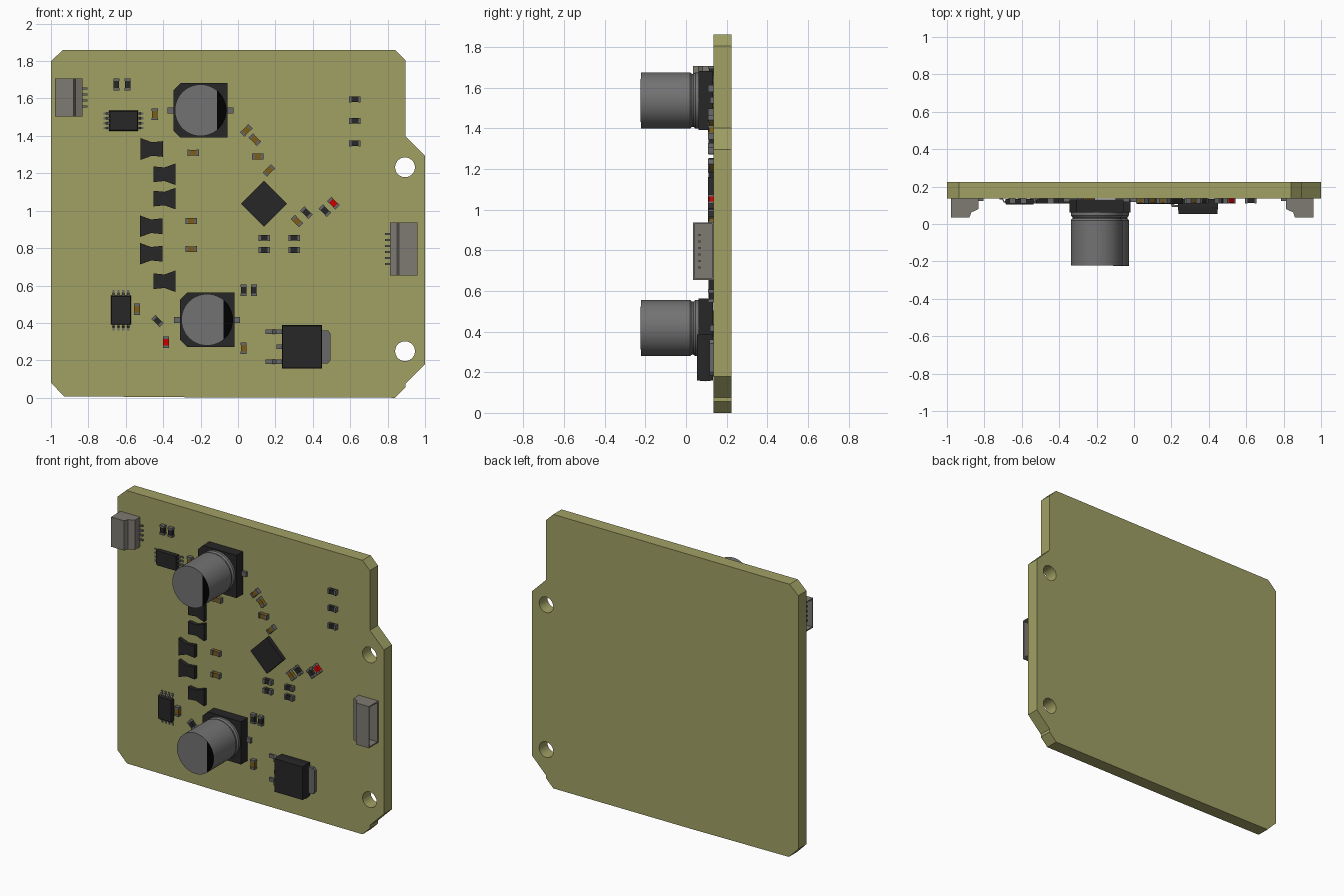
import bpy, bmesh
from math import sin, cos, pi, radians

if "Cube" in bpy.data.objects:
    bpy.data.objects.remove(bpy.data.objects["Cube"])

BOARD_Y = 0.136   # front surface of the board


def material(name, r, g, b):
    m = bpy.data.materials.new(name)
    m.diffuse_color = (r, g, b, 1)
    m.use_nodes = True
    m.node_tree.nodes["Principled BSDF"].inputs["Base Color"].default_value = m.diffuse_color
    return m


OLIVE = material("olive_board", 0.355, 0.355, 0.13)
BLACK = material("black_plastic", 0.02, 0.02, 0.02)
MARK = material("black_mark", 0.0, 0.0, 0.0)
CAN = material("can_metal", 0.17, 0.17, 0.17)
METAL = material("dull_metal", 0.14, 0.14, 0.14)
SHELL = material("connector_grey", 0.21, 0.195, 0.17)
BROWN = material("brown_ceramic", 0.2, 0.11, 0.01)
RED = material("red_lens", 0.6, 0.0, 0.0)


def loft(bm, rings, m=0):
    """Closed solid through matching rings of 3D points."""
    rows = [[bm.verts.new(p) for p in ring] for ring in rings]
    n = len(rows[0])
    faces = [bm.faces.new(rows[0]), bm.faces.new(rows[-1])]
    for a, b in zip(rows, rows[1:]):
        for i in range(n):
            j = (i + 1) % n
            faces.append(bm.faces.new((a[i], a[j], b[j], b[i])))
    for f in faces:
        f.material_index = m
    bmesh.ops.recalc_face_normals(bm, faces=faces)
    return faces


def plate(bm, pts, y0, y1, m=0):
    """Outline in x,z extruded along y."""
    return loft(bm, [[(x, y, z) for x, z in pts] for y in (y0, y1)], m)


def strip(bm, pts, z0, z1, m=0):
    """Profile in x,y extruded along z."""
    return loft(bm, [[(x, y, z) for x, y in pts] for z in (z0, z1)], m)


def box(bm, x0, x1, y0, y1, z0, z1, m=0):
    return plate(bm, [(x0, z0), (x1, z0), (x1, z1), (x0, z1)], y0, y1, m)


def bevelled_body(bm, w, h, top, m=0):
    """Moulded package with tapered front and back."""
    mid = (top + BOARD_Y) / 2
    rings = []
    for y, k in ((top, 0.004), (mid, 0), (BOARD_Y - 0.002, 0.004)):
        a, b = w / 2 - k, h / 2 - k
        rings.append([(-a, y, -b), (a, y, -b), (a, y, b), (-a, y, b)])
    loft(bm, rings, m)


def gull_lead(bm, x0, x1, y, z, w, t, m, s=1):
    """Bent lead running from the body at x0 to the foot at x1."""
    d = (x1 - x0) / 3
    pts = [(x0, y), (x0 + d + t / 2, y), (x0 + 1.6 * d + t / 2, BOARD_Y - t), (x1, BOARD_Y - t),
           (x1, BOARD_Y), (x0 + 1.6 * d - t / 2, BOARD_Y), (x0 + d - t / 2, y + t), (x0, y + t)]
    strip(bm, [(s * px, py) for px, py in pts], z - w / 2, z + w / 2, m)


def circle(cx, cz, r, n=40):
    return [(cx + r * cos(2 * pi * i / n), cz + r * sin(2 * pi * i / n)) for i in range(n)]


def mesh(name, bm, mats):
    me = bpy.data.meshes.new(name)
    bm.to_mesh(me)
    bm.free()
    for m in mats:
        me.materials.append(m)
    return me


def place(name, me, x=0, z=0, angle=0):
    ob = bpy.data.objects.new(name, me)
    ob.location = (x, 0, z)
    ob.rotation_euler[1] = radians(angle)
    bpy.context.collection.objects.link(ob)
    return ob


# Circuit board with two drilled holes
bm = bmesh.new()
plate(bm, [(-1, 1.8), (-0.935, 1.86), (0.84, 1.86), (0.895, 1.805), (0.895, 1.4), (1, 1.295),
           (1, 0.18), (0.895, 0.075), (0.895, 0.055), (0.84, 0), (-0.2, 0.002),
           (-0.93, 0.008), (-1, 0.08)], BOARD_Y, 0.224)
board = place("circuit_board", mesh("circuit_board", bm, [OLIVE]))
bm = bmesh.new()
for z in (1.232, 0.249):
    plate(bm, circle(0.893, z, 0.053, 32), 0.05, 0.3)
cutter = place("hole_cutter", mesh("hole_cutter", bm, [OLIVE]))
cutter.hide_render = True
cutter.hide_set(True)
drill = board.modifiers.new("holes", 'BOOLEAN')
drill.operation = 'DIFFERENCE'
drill.solver = 'EXACT'
drill.object = cutter

# Can capacitors: chamfered base, grooved can, polarity mark and two terminals
bm = bmesh.new()
h, c = 0.145, 0.037
plate(bm, [(-h + c, -h), (h, -h), (h, h), (-h + c, h), (-h, h - c), (-h, -h + c)], 0.062, 0.132, 0)
for s in (-1, 1):
    box(bm, *sorted((s * 0.1, s * 0.176)), 0.118, BOARD_Y, -0.016, 0.016, 1)
base = mesh("capacitor_base", bm, [BLACK, METAL])
bm = bmesh.new()
can_profile = [(0.138, -0.222), (0.138, 0.02), (0.130, 0.03),
               (0.130, 0.036), (0.138, 0.046), (0.138, 0.063)]
loft(bm, [[(x, y, z) for x, z in circle(0, 0, r, 48)] for r, y in can_profile])
can = mesh("capacitor_can", bm, [CAN])
bm = bmesh.new()
arc = [radians(-50 + 100 * i / 16) for i in range(17)]
plate(bm, [(0.138 * cos(a), 0.138 * sin(a)) for a in arc], -0.224, -0.2215)
mark = mesh("capacitor_mark", bm, [MARK])
for tag, x, z in (("upper", -0.2, 1.537), ("lower", -0.165, 0.417)):
    place(tag + "_capacitor_base", base, x, z)
    ob = place(tag + "_capacitor_can", can, x, z)
    place(tag + "_capacitor_mark", mark, x, z)
    bpy.ops.object.select_all(action='DESELECT')
    ob.select_set(True)
    bpy.context.view_layer.objects.active = ob
    bpy.ops.object.shade_smooth_by_angle(angle=radians(30))

# Power regulator: body, chamfered heat tab, two long leads and a cut middle lead
bm = bmesh.new()
bevelled_body(bm, 0.215, 0.233, 0.053, 0)
plate(bm, [(0.09, -0.088), (0.14, -0.088), (0.153, -0.07), (0.153, 0.07), (0.14, 0.088),
           (0.09, 0.088)], 0.116, BOARD_Y, 1)
for z in (-0.08, 0.08):
    gull_lead(bm, 0.1, 0.195, 0.09, z, 0.024, 0.012, 1, -1)
box(bm, -0.135, -0.1, 0.09, 0.102, -0.012, 0.012, 1)
place("power_regulator", mesh("power_regulator", bm, [BLACK, METAL]), 0.342, 0.272)

# Eight-lead driver chips
bm = bmesh.new()
bevelled_body(bm, 0.155, 0.108, 0.105)
for s in (-1, 1):
    for i in range(4):
        gull_lead(bm, 0.07, 0.108, 0.116, (i - 1.5) * 0.026, 0.012, 0.005, 1, s)
driver = mesh("driver_chip", bm, [BLACK, METAL])
place("upper_driver_chip", driver, -0.612, 1.481)
place("lower_driver_chip", driver, -0.626, 0.468, 90)

# Diamond-set controller chip
bm = bmesh.new()
box(bm, -0.087, 0.087, 0.108, BOARD_Y, -0.087, 0.087)
place("controller_chip", mesh("controller_chip", bm, [BLACK]), 0.14, 1.037, 45)

# Flared transistors
bm = bmesh.new()
plate(bm, [(-0.06, -0.042), (0, -0.036), (0.06, -0.058), (0.06, 0.058), (0, 0.036),
           (-0.06, 0.042)], 0.11, BOARD_Y)
transistor = mesh("transistor", bm, [BLACK])
for x, z, a in ((-0.46, 1.33, 180), (-0.393, 1.195, 0), (-0.393, 1.065, 0),
                (-0.465, 0.917, 180), (-0.465, 0.77, 180), (-0.393, 0.623, 0)):
    place("transistor", transistor, x, z, a)


# Side-entry connectors with an open pocket facing outward
def connector(name, x, z, height, pins, s):
    bm = bmesh.new()
    prof = [(0.073, BOARD_Y), (0.073, 0.034), (-0.025, 0.034), (-0.035, 0.062),
            (-0.074, 0.08), (-0.074, BOARD_Y)]
    faces = strip(bm, [(s * px, py) for px, py in prof], -height / 2, height / 2)
    mouth = max(faces, key=lambda f: s * f.calc_center_median().x)
    bmesh.ops.inset_individual(bm, faces=[mouth], thickness=0.012, depth=0)
    bmesh.ops.inset_individual(bm, faces=[mouth], thickness=0.0005, depth=-0.085)
    for i in range(pins):
        pz = (i - (pins - 1) / 2) * 0.032
        box(bm, *sorted((s * -0.1, s * -0.07)), 0.124, BOARD_Y, pz - 0.005, pz + 0.005, 1)
        box(bm, *sorted((s * -0.015, s * 0.05)), 0.062, 0.072, pz - 0.005, pz + 0.005, 1)
    place(name, mesh(name, bm, [SHELL, METAL]), x, z)


connector("left_connector", -0.905, 1.606, 0.202, 4, -1)
connector("right_connector", 0.886, 0.796, 0.283, 6, 1)


# Small two-ended chips: middle body with metal end caps
def chip_mesh(name, mat):
    bm = bmesh.new()
    box(bm, -0.018, 0.018, 0.112, BOARD_Y, -0.015, 0.015, 0)
    for s in (-1, 1):
        box(bm, *sorted((s * 0.018, s * 0.031)), 0.109, BOARD_Y, -0.0165, 0.0165, 1)
    return mesh(name, bm, [mat, METAL])


chips = {
    "resistor": (BLACK, [(-0.65, 1.675, 90), (-0.59, 1.675, 90), (0.625, 1.595, 0),
                         (0.625, 1.48, 0), (0.625, 1.36, 0), (0.365, 0.99, 45),
                         (0.465, 1.0, 45), (0.14, 0.855, 0), (0.14, 0.79, 0), (0.3, 0.855, 0),
                         (0.3, 0.79, 0), (0.03, 0.575, 90), (0.085, 0.575, 90),
                         (-0.43, 0.41, 45)]),
    "ceramic_capacitor": (BROWN, [(-0.445, 1.515, 90), (-0.24, 1.31, 0), (-0.25, 0.945, 0),
                                  (-0.25, 0.795, 0), (0.045, 1.43, -45), (0.09, 1.38, 45),
                                  (0.105, 1.29, 0), (0.165, 1.215, -45), (0.315, 0.945, 45),
                                  (0.03, 0.265, 90), (-0.54, 0.473, 90)]),
    "indicator_light": (RED, [(0.51, 1.04, 45), (-0.385, 0.297, 90)]),
}
for name, (mat, spots) in chips.items():
    me = chip_mesh(name, mat)
    for x, z, a in spots:
        place(name, me, x, z, a)
